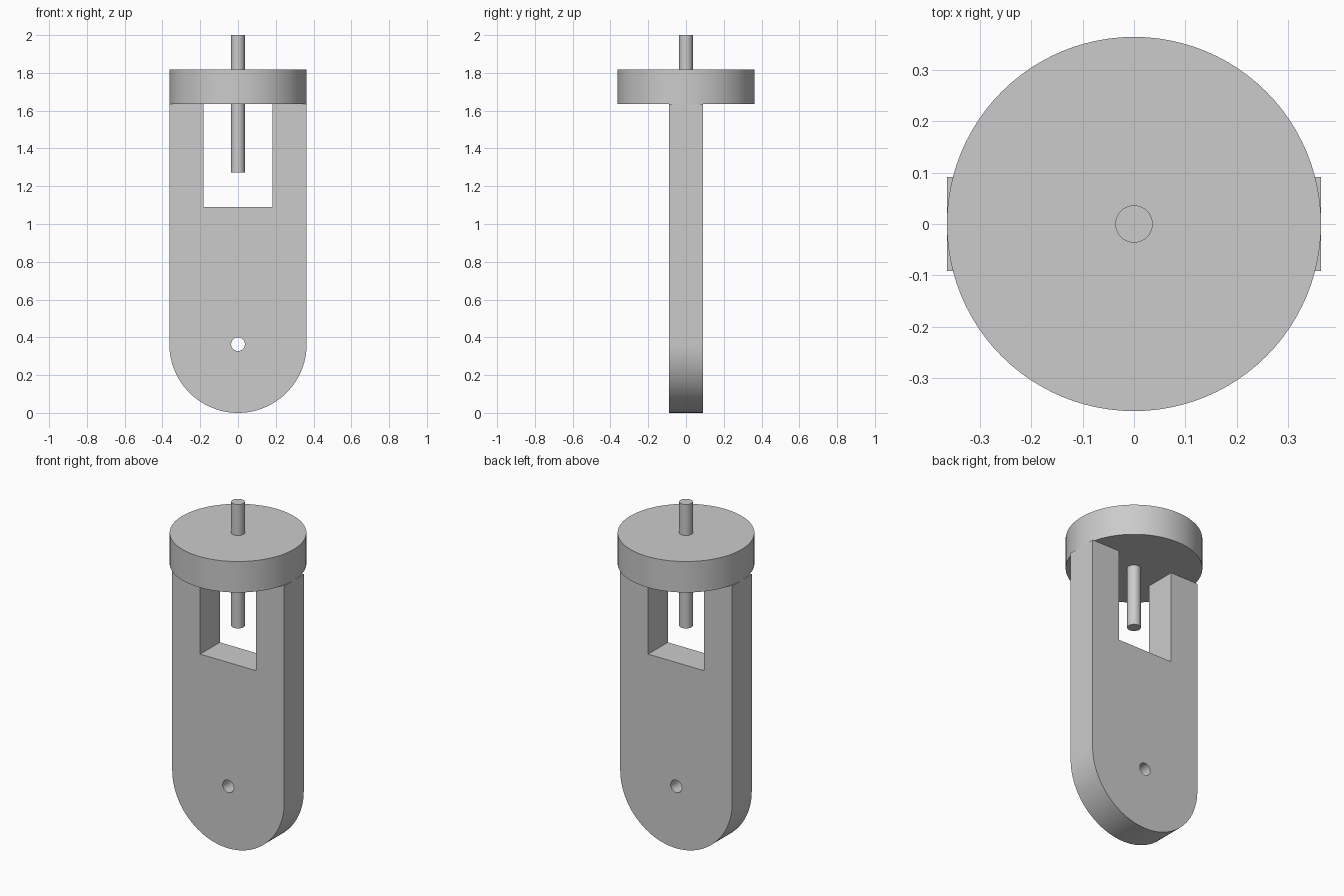
import bpy, bmesh
from math import pi, cos, sin, radians

if "Cube" in bpy.data.objects:
    bpy.data.objects.remove(bpy.data.objects["Cube"], do_unlink=True)

U = 2 / 22                      # one design unit
R = 4 * U                       # plate half width and disc radius
PIN_R = 0.4 * U
ARM_TOP = 18 * U

grey = bpy.data.materials.new("light_grey")
grey.use_nodes = True
colour = (0.6, 0.6, 0.6, 1)
grey.diffuse_color = colour
grey.node_tree.nodes["Principled BSDF"].inputs["Base Color"].default_value = colour


def finish(obj):
    obj.data.materials.clear()
    obj.data.materials.append(grey)
    bpy.ops.object.select_all(action='DESELECT')
    obj.select_set(True)
    bpy.context.view_layer.objects.active = obj
    bpy.ops.object.shade_smooth_by_angle(angle=radians(30))


def cylinder(name, radius, bottom, top, sides):
    bpy.ops.mesh.primitive_cylinder_add(vertices=sides, radius=radius, depth=top - bottom,
                                        location=(0, 0, (bottom + top) / 2))
    obj = bpy.context.object
    obj.name = name
    return obj


# Forked plate: rounded foot and a slot open at the top
steps = 48
outline = [(-R * cos(pi * i / steps), R - R * sin(pi * i / steps)) for i in range(steps + 1)]
slot, floor = 2 * U, 12 * U
outline += [(R, ARM_TOP), (slot, ARM_TOP), (slot, floor),
            (-slot, floor), (-slot, ARM_TOP), (-R, ARM_TOP)]
bm = bmesh.new()
face = bm.faces.new([bm.verts.new((x, -U, z)) for x, z in outline])
grown = bmesh.ops.extrude_face_region(bm, geom=[face])
bmesh.ops.translate(bm, vec=(0, 2 * U, 0),
                    verts=[v for v in grown["geom"] if isinstance(v, bmesh.types.BMVert)])
bmesh.ops.recalc_face_normals(bm, faces=bm.faces)
mesh = bpy.data.meshes.new("forked_plate")
bm.to_mesh(mesh)
bm.free()
plate = bpy.data.objects.new("forked_plate", mesh)
bpy.context.collection.objects.link(plate)

# Cross hole through the foot
cutter = cylinder("hole_cutter", PIN_R, -2 * U, 2 * U, 32)
cutter.location = (0, 0, R)
cutter.rotation_euler = (pi / 2, 0, 0)
cutter.hide_render = True
cut = plate.modifiers.new("cross_hole", 'BOOLEAN')
cut.operation = 'DIFFERENCE'
cut.solver = 'EXACT'
cut.object = cutter
bpy.context.view_layer.objects.active = plate
bpy.ops.object.modifier_apply(modifier=cut.name)
bpy.data.objects.remove(cutter, do_unlink=True)
finish(plate)

# Round cap and the pin passing through it
finish(cylinder("round_cap", R, ARM_TOP, 20 * U, 96))
finish(cylinder("centre_pin", PIN_R, 14 * U, 22 * U, 32))
